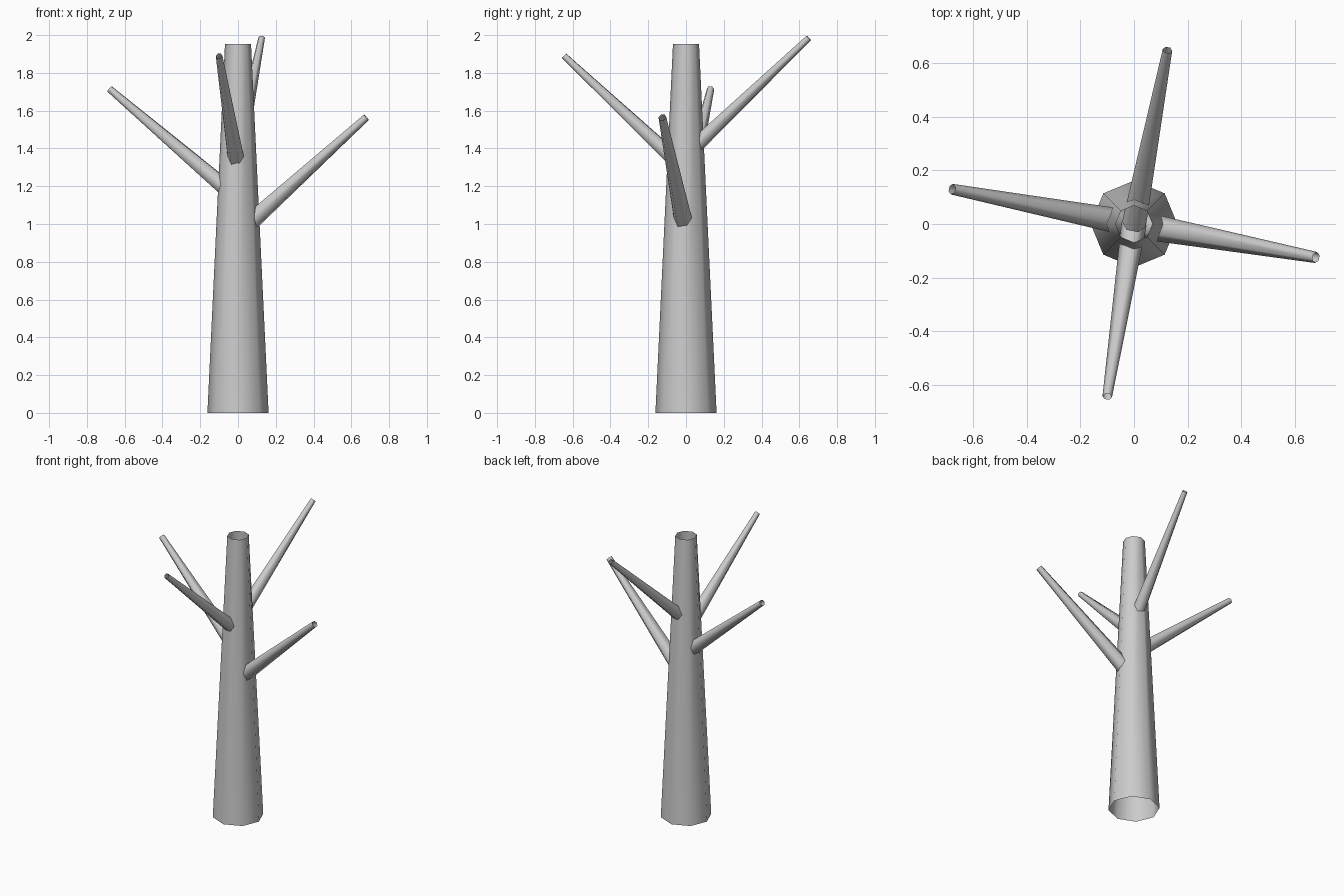
import bpy
from math import cos, sin, tau
from mathutils import Vector

if "Cube" in bpy.data.objects:
    bpy.data.objects.remove(bpy.data.objects["Cube"])


def tapered_tube(name, start, end, r0, r1, sides, smooth=True):
    """Open-ended tapered tube between two points."""
    start, end = Vector(start), Vector(end)
    axis = (end - start).normalized()
    ref = Vector((0, 0, 1)) if abs(axis.z) < 0.99 else Vector((0, 1, 0))
    u = ref.cross(axis).normalized()
    v = axis.cross(u)
    verts = [c + r * (cos(tau * i / sides) * u + sin(tau * i / sides) * v)
             for c, r in ((start, r0), (end, r1)) for i in range(sides)]
    faces = [(i, (i + 1) % sides, sides + (i + 1) % sides, sides + i)
             for i in range(sides)]
    mesh = bpy.data.meshes.new(name)
    mesh.from_pydata(verts, [], faces)
    mesh.polygons.foreach_set("use_smooth", [smooth] * len(faces))
    obj = bpy.data.objects.new(name, mesh)
    bpy.context.collection.objects.link(obj)
    return obj


# Trunk: open eight-sided taper
tapered_tube("trunk", (0, 0, 0), (0, 0, 1.953), 0.162, 0.069, 8)

# Branches: start on the trunk axis and rise outward
branches = {
    "branch_right": (0.95, (0.68, -0.125, 1.565), 0.053, 0.021),
    "branch_left": (1.135, (-0.68, 0.13, 1.715), 0.050, 0.020),
    "branch_front": (1.285, (-0.10, -0.645, 1.89), 0.047, 0.018),
    "branch_back": (1.365, (0.125, 0.65, 1.985), 0.045, 0.018),
}
for name, (z, tip, r0, r1) in branches.items():
    tapered_tube(name, (0, 0, z), tip, r0, r1, 6)
